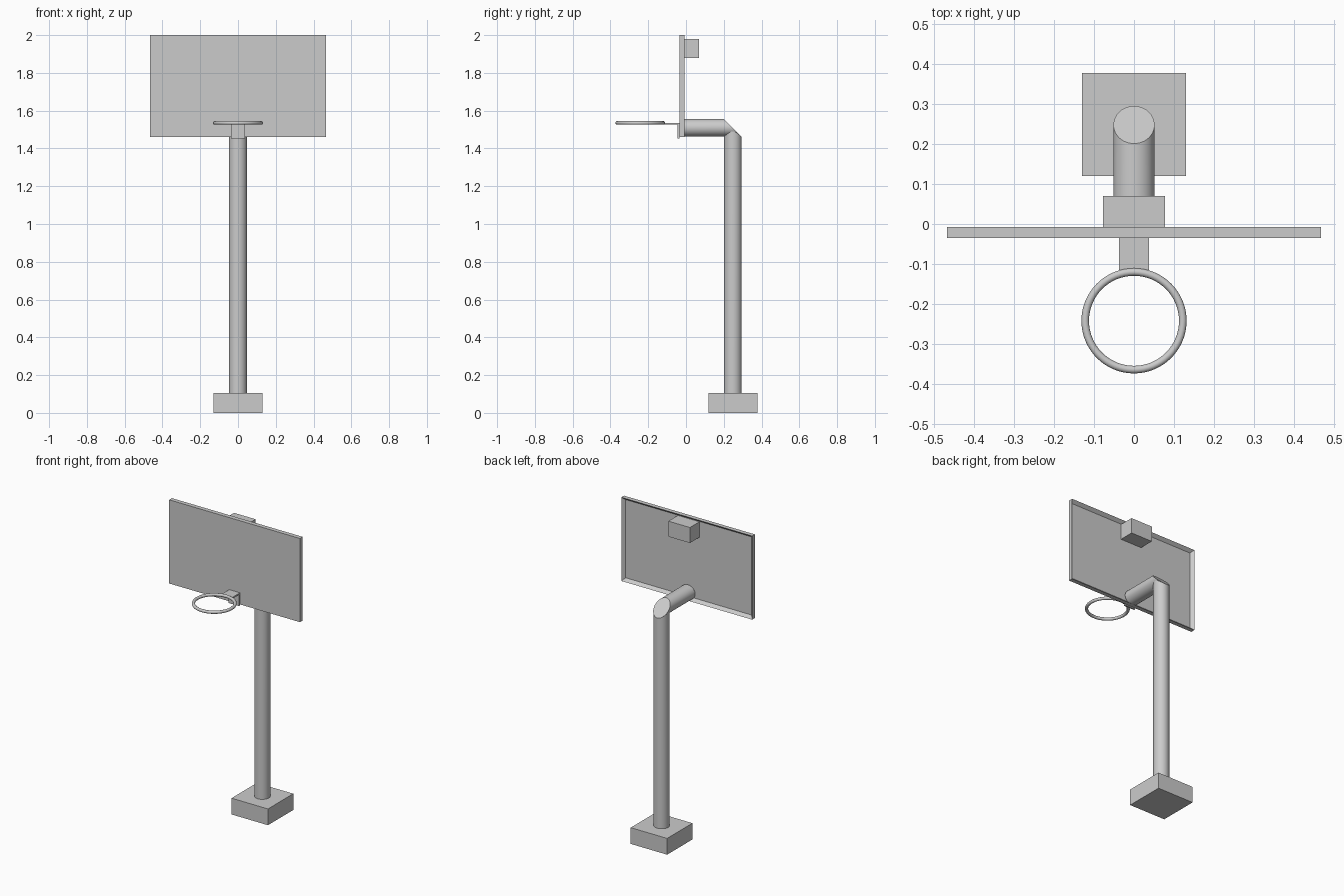
import bpy, bmesh, math
from mathutils import Vector, Matrix

if "Cube" in bpy.data.objects:
    bpy.data.objects.remove(bpy.data.objects["Cube"], do_unlink=True)

GREY = 0.6
grey = bpy.data.materials.new("plain grey")
grey.use_nodes = True
grey.diffuse_color = (GREY, GREY, GREY, 1)
grey.node_tree.nodes["Principled BSDF"].inputs["Base Color"].default_value = (GREY, GREY, GREY, 1)


def finish(name, bm, smooth=False):
    bmesh.ops.recalc_face_normals(bm, faces=bm.faces)
    mesh = bpy.data.meshes.new(name)
    bm.to_mesh(mesh)
    bm.free()
    obj = bpy.data.objects.new(name, mesh)
    bpy.context.collection.objects.link(obj)
    mesh.materials.append(grey)
    if smooth:
        bpy.ops.object.select_all(action="DESELECT")
        obj.select_set(True)
        bpy.context.view_layer.objects.active = obj
        bpy.ops.object.shade_smooth_by_angle(angle=math.radians(35))
    return obj


def box_mesh(low, high):
    bm = bmesh.new()
    low, high = Vector(low), Vector(high)
    bmesh.ops.create_cube(bm, size=1, matrix=Matrix.Translation((low + high) / 2)
                          @ Matrix.Diagonal((*(high - low), 1)))
    return bm


def box(name, low, high):
    return finish(name, box_mesh(low, high))


def mitred_tube(name, start, end, radius, corner, normal, stretch=1):
    """Cylinder from start past end, trimmed by the mitre plane at the corner."""
    bm = bmesh.new()
    start, end = Vector(start), Vector(end)
    axis = end - start
    place = (Matrix.Translation((start + end) / 2) @ Matrix.Diagonal((stretch, 1, 1, 1))
             @ axis.to_track_quat("Z", "Y").to_matrix().to_4x4())
    bmesh.ops.create_cone(bm, cap_ends=True, segments=48, radius1=radius,
                          radius2=radius, depth=axis.length, matrix=place)
    bmesh.ops.bisect_plane(bm, geom=bm.verts[:] + bm.edges[:] + bm.faces[:],
                           plane_co=corner, plane_no=normal, clear_outer=True)
    bmesh.ops.holes_fill(bm, edges=[e for e in bm.edges if e.is_boundary])
    return finish(name, bm, True)


# Base block
box("base", (-0.13, 0.12, 0), (0.13, 0.378, 0.105))

# Post and arm meeting in a mitred elbow
corner = Vector((0, 0.248, 1.509))
mitred_tube("post", (0, corner.y, 0.1), (0, corner.y, 1.7), 0.047, corner, (0, 1, 1))
mitred_tube("arm", (0, -0.02, corner.z), (0, 0.4, corner.z), 0.047, corner, (0, 1, 1), 1.09)

# Backboard with a raised rim around its recessed back
bm = box_mesh((-0.467, -0.035, 1.46), (0.467, -0.007, 2))
back = max(bm.faces, key=lambda f: f.calc_center_median().y)
bmesh.ops.inset_region(bm, faces=[back], thickness=0.025)
for v in back.verts:
    v.co.y -= 0.02
finish("backboard", bm)

# Box on the back of the board
box("back_box", (-0.077, -0.03, 1.88), (0.077, 0.07, 1.98))

# Hoop bracket
box("bracket_plate", (-0.038, -0.045, 1.453), (0.038, -0.034, 1.535))
box("bracket_shelf", (-0.038, -0.115, 1.526), (0.038, -0.035, 1.535))

# Hoop
bpy.ops.mesh.primitive_torus_add(major_segments=64, minor_segments=16, major_radius=0.122,
                                 minor_radius=0.0095, location=(0, -0.242, 1.535))
hoop = bpy.context.object
hoop.name = "hoop"
hoop.data.materials.append(grey)
bpy.ops.object.shade_smooth_by_angle(angle=math.radians(60))
